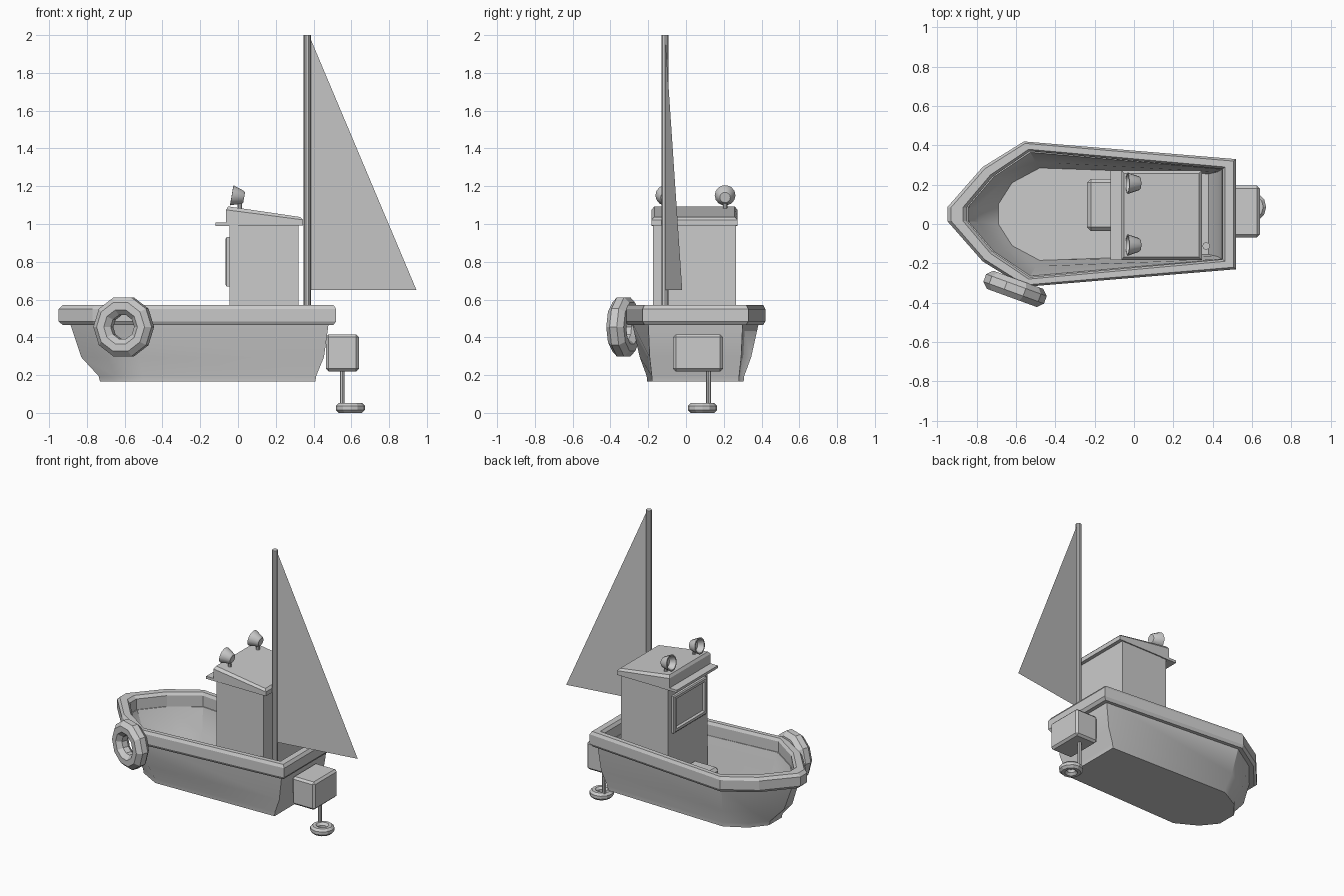
import bpy, bmesh
from math import radians, pi
from mathutils import Vector, Matrix

if "Cube" in bpy.data.objects:
    bpy.data.objects.remove(bpy.data.objects["Cube"])

CY = 0.05  # hull centreline


def finish(name, bm, smooth=None, bevel=0):
    bmesh.ops.recalc_face_normals(bm, faces=bm.faces[:])
    me = bpy.data.meshes.new(name)
    bm.to_mesh(me)
    bm.free()
    ob = bpy.data.objects.new(name, me)
    bpy.context.collection.objects.link(ob)
    if bevel:
        m = ob.modifiers.new("bevel", 'BEVEL')
        m.width, m.segments = bevel, 1
    if smooth:
        bpy.ops.object.select_all(action='DESELECT')
        ob.select_set(True)
        bpy.context.view_layer.objects.active = ob
        bpy.ops.object.shade_smooth_by_angle(angle=radians(smooth))
    return ob


def loft(name, rings, closed=False, **kw):
    """Skin 3D point rings; cap the ends, or join last to first."""
    bm = bmesh.new()
    vs = [[bm.verts.new(p) for p in r] for r in rings]
    n = len(vs[0])
    for a, b in zip(vs, vs[1:] + (vs[:1] if closed else [])):
        for i in range(n):
            j = (i + 1) % n
            bm.faces.new((a[i], a[j], b[j], b[i]))
    if not closed:
        bm.faces.new(vs[0])
        bm.faces.new(vs[-1])
    return finish(name, bm, **kw)


def box(name, x0, x1, y0, y1, z0, z1, bevel=0):
    ring = [(x0, y0), (x1, y0), (x1, y1), (x0, y1)]
    return loft(name, [[(x, y, z) for x, y in ring] for z in (z0, z1)], bevel=bevel)


def turned(name, profile, origin, axis=(0, 0, 1), n=12, closed=False, smooth=30):
    """Revolve (radius, height) points about an axis."""
    q = Vector(axis).to_track_quat('Z', 'Y')
    o = Vector(origin)
    rings = [[o + q @ (Matrix.Rotation(2 * pi * i / n, 3, 'Z') @ Vector((r, 0, h)))
              for i in range(n)] for r, h in profile]
    return loft(name, rings, closed=closed, smooth=smooth)


def ring_float(name, origin, axis, major, minor, n=10):
    prof = [Matrix.Rotation(2 * pi * (i + .5) / 8, 2) @ Vector((minor * 1.06, 0)) for i in range(8)]
    return turned(name, [(major + p.x, p.y) for p in prof], origin, axis, n, True, None)


def outline(half, z):
    """Mirror a half deck outline across the centreline."""
    return [(x, CY + y, z) for x, y in half] + [(x, CY - y, z) for x, y in reversed(half)]


def mix(a, b, t):
    return [tuple(p + (q - p) * t for p, q in zip(u, v)) for u, v in zip(a, b)]


# Hull shell: outside up, inside down to the floor
base = [(-.73, .07), (-.645, .175), (-.5, .255), (.41, .23)]
bilge = [(-.83, .045), (-.69, .195), (-.525, .295), (.455, .242)]
sheer = [(-.89, .035), (-.735, .215), (-.545, .335), (.48, .25)]
rim_out = [(-.95, .035), (-.77, .24), (-.56, .37), (.52, .28)]
rim_in = [(-.85, .035), (-.72, .19), (-.53, .32), (.45, .23)]
well = [(-.79, .04), (-.66, .175), (-.5, .265), (.425, .215)]
floor = [(-.69, .05), (-.62, .16), (-.48, .235), (.38, .205)]
loft("hull", [outline(base, .165), outline(mix(base, bilge, .08), .195), outline(bilge, .295),
              outline(sheer, .475), outline(mix(rim_in, well, .1), .475),
              outline(well, .31), outline(floor, .21)], smooth=35)

# Rounded rim around the hull
loft("hull_rim", [outline(mix(rim_out, rim_in, t), z) for t, z in
                  [(.22, .465), (0, .485), (0, .55), (.2, .57), (.8, .57), (1, .55), (1, .465)]],
     closed=True)

# Cabin, visor, seat box
box("cabin", -.045, .32, -.175, .265, .2, 1.02)
box("visor", -.12, .0, -.182, .273, .99, 1.008)
box("seat_box", -.24, -.04, -.035, .23, .2, .385, bevel=.02)

# Sloped roof with chamfered top
Y0, Y1 = -.183, .273
side = [(-.063, .995), (.345, .995), (.345, 1.03), (-.063, 1.075)]
low = [[(x, y, z) for x, y, z in ((-.063, Y0, a), (.345, Y0, b), (.345, Y1, b), (-.063, Y1, a))]
       for a, b in ((.992, .992), (1.075, 1.022))]
top = [(-.052, Y0 + .015, 1.093), (.33, Y0 + .015, 1.037),
       (.33, Y1 - .015, 1.037), (-.052, Y1 - .015, 1.093)]
loft("roof", low + [top])

# Front window: frame with a recessed pane
def yz(x, d):
    return [(x, -.14 + d, .67 + d), (x, .225 - d, .67 + d), (x, .225 - d, .93 - d), (x, -.14 + d, .93 - d)]
loft("window", [yz(-.04, 0), yz(-.06, 0), yz(-.066, .008), yz(-.066, .025), yz(-.052, .032)])

# Pair of roof lamps
for label, y in (("left", .207), ("right", -.107)):
    turned("lamp_" + label, [(.028, -.033), (.035, -.026), (.055, .033), (.047, .034), (.03, -.005)],
           (0, y, 1.146), (-.98, 0, .17), 14)
    turned("lamp_stand_" + label, [(.012, 0), (.012, .06)], (.01, y, 1.065), n=8)

# Mast and single-sheet sail
turned("mast", [(.019, 0), (.019, 1.8)], (.367, -.112, .2), n=10)
bm = bmesh.new()
bm.faces.new([bm.verts.new(p) for p in ((.38, -.11, 1.99), (.38, -.11, .65), (.945, -.02, .65))])
finish("sail", bm)

# Outboard motor
box("motor_housing", .465, .64, -.068, .195, .22, .415, bevel=.014)
turned("motor_shaft", [(.013, 0), (.013, .22)], (.552, .12, .02), n=8)
ring_float("propeller_ring", (.595, .087, .026), (0, 0, 1), .052, .026, 12)

# Life ring hung on the bow
ring_float("life_ring", (-.605, -.33, .455), (-.342, -.94, 0), .115, .05)
